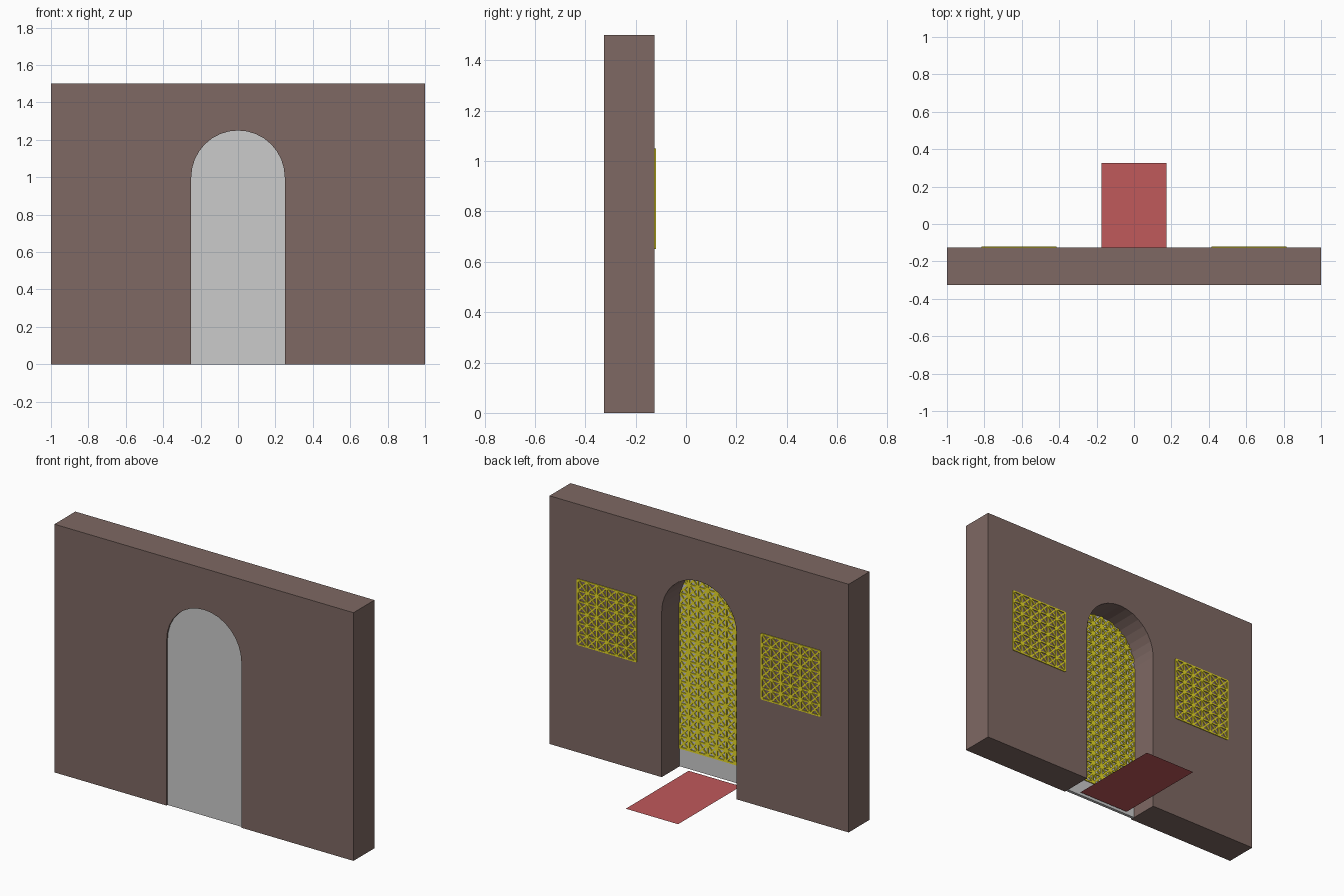
import bpy, bmesh, math
from mathutils import Vector, Matrix

if "Cube" in bpy.data.objects:
    bpy.data.objects.remove(bpy.data.objects["Cube"])

R, SPRING = 0.25, 1.0          # arch radius and spring height
BACK, FRONT = -0.125, -0.325   # wall faces


def material(name, rgb):
    m = bpy.data.materials.new(name)
    m.diffuse_color = (*rgb, 1)
    m.use_nodes = True
    m.node_tree.nodes["Principled BSDF"].inputs["Base Color"].default_value = m.diffuse_color
    return m


def finish(name, bm, mat=None):
    bmesh.ops.recalc_face_normals(bm, faces=bm.faces[:])
    me = bpy.data.meshes.new(name)
    bm.to_mesh(me)
    bm.free()
    ob = bpy.data.objects.new(name, me)
    bpy.context.collection.objects.link(ob)
    if mat:
        me.materials.append(mat)
    return ob


def extrude_profile(name, pts, y0, y1, mat=None):
    bm = bmesh.new()
    face = bm.faces.new([bm.verts.new((x, y0, z)) for x, z in pts])
    ext = bmesh.ops.extrude_face_region(bm, geom=[face])["geom"]
    bmesh.ops.translate(bm, vec=(0, y1 - y0, 0),
                        verts=[v for v in ext if isinstance(v, bmesh.types.BMVert)])
    return finish(name, bm, mat)


def in_arch(x, z):
    if z <= SPRING:
        return abs(x) <= R + 1e-4
    return math.hypot(x, z - SPRING) <= R + 1e-4


def lattice(name, x0, z0, nx, nz, px, pz, width, y0, y1, mat, clip=False):
    """Pierced screen: square grid with crossed diagonals in every cell."""
    bm = bmesh.new()

    def bar(i0, j0, i1, j1):
        a = Vector((x0 + i0 * px, (y0 + y1) / 2, z0 + j0 * pz))
        b = Vector((x0 + i1 * px, (y0 + y1) / 2, z0 + j1 * pz))
        mid = (a + b) / 2
        if clip and not in_arch(mid.x, mid.z):
            return
        d = b - a
        mat4 = (Matrix.Translation(mid)
                @ Matrix.Rotation(-math.atan2(d.z, d.x), 4, 'Y')
                @ Matrix.Diagonal((d.length, abs(y1 - y0), width, 1)))
        bmesh.ops.create_cube(bm, size=1, matrix=mat4)

    for i in range(nx + 1):
        for j in range(nz + 1):
            if i < nx:
                bar(i, j, i + 1, j)
            if j < nz:
                bar(i, j, i, j + 1)
            if i < nx and j < nz:
                # half diagonals, so the arch edge is followed closely
                for ci, cj in ((0, 0), (1, 0), (0, 1), (1, 1)):
                    bar(i + ci, j + cj, i + 0.5, j + 0.5)
    return finish(name, bm, mat)


brown = material("brown_plaster", (0.21, 0.14, 0.125))
yellow = material("yellow_lattice", (0.8, 0.7, 0.02))
red = material("red_carpet", (0.53, 0.1, 0.105))

# Arch outline, left foot over the top to right foot
SEG = 16
arch = [(-R, 0)] + [(-R * math.cos(math.pi * k / SEG),
                     SPRING + R * math.sin(math.pi * k / SEG))
                    for k in range(SEG + 1)] + [(R, 0)]

# Wall with arched doorway
extrude_profile("wall", [(-1, 0)] + arch + [(1, 0), (1, 1.5), (-1, 1.5)],
                FRONT, BACK, brown)

# Door panel set into the arch near the front face
extrude_profile("door_panel", arch, -0.315, -0.297)

# Lattice on the back of the door
lattice("door_lattice", -R, 0.115, 8, 17, 0.0625, 0.0667, 0.011,
        -0.297, -0.291, yellow, clip=True)

# Square window lattices either side of the doorway
for side, cx in (("left", -0.615), ("right", 0.615)):
    lattice(side + "_window_lattice", cx - 0.196, 0.654, 6, 6,
            0.392 / 6, 0.392 / 6, 0.008, BACK - 0.001, BACK + 0.005, yellow)

# Flat carpet leading into the doorway
bm = bmesh.new()
bm.faces.new([bm.verts.new(p) for p in
              ((-0.175, -0.275, 0.001), (0.175, -0.275, 0.001),
               (0.175, 0.325, 0.001), (-0.175, 0.325, 0.001))])
finish("carpet", bm, red)
